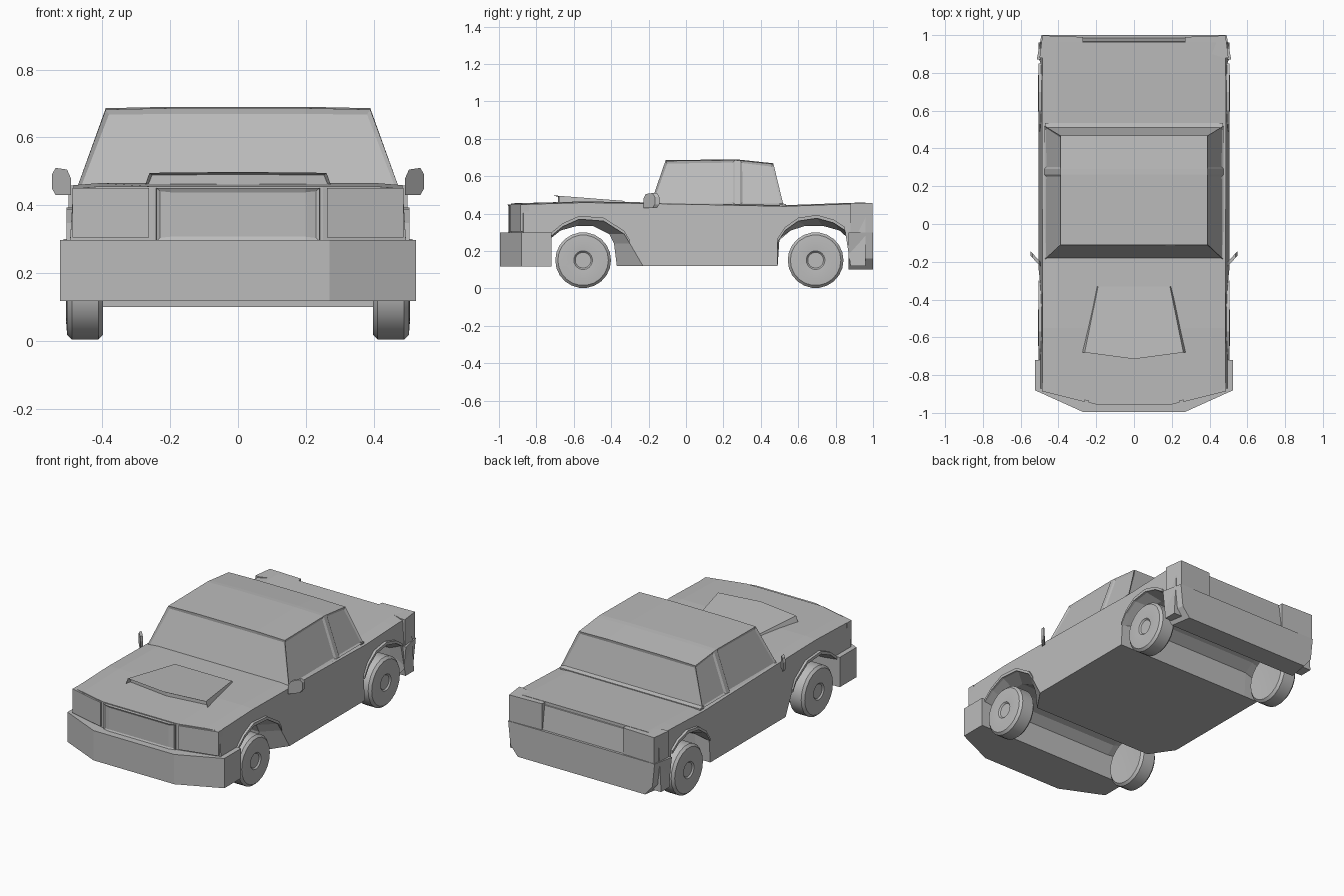
import bpy
import bmesh
from math import cos, sin, tau

if "Cube" in bpy.data.objects:
    bpy.data.objects.remove(bpy.data.objects["Cube"], do_unlink=True)

grey = bpy.data.materials.new("plain grey")
grey.use_nodes = True
GREY = (0.5, 0.5, 0.5, 1)
grey.diffuse_color = GREY
grey.node_tree.nodes["Principled BSDF"].inputs["Base Color"].default_value = GREY


def finish(name, bm, smooth=False):
    """Turn a bmesh into a named object with the shared material."""
    bmesh.ops.recalc_face_normals(bm, faces=bm.faces)
    mesh = bpy.data.meshes.new(name)
    bm.to_mesh(mesh)
    bm.free()
    mesh.materials.append(grey)
    obj = bpy.data.objects.new(name, mesh)
    bpy.context.collection.objects.link(obj)
    if smooth:
        bpy.ops.object.select_all(action="DESELECT")
        bpy.context.view_layer.objects.active = obj
        obj.select_set(True)
        bpy.ops.object.shade_smooth_by_angle(angle=0.6)
    return obj


def loft(sections):
    """Skin equal-length closed rings and cap both ends."""
    bm = bmesh.new()
    rings = [[bm.verts.new(p) for p in s] for s in sections]
    n = len(rings[0])
    for a, b in zip(rings, rings[1:]):
        for i in range(n):
            j = (i + 1) % n
            bm.faces.new((a[i], a[j], b[j], b[i]))
    bm.faces.new(rings[0])
    bm.faces.new(rings[-1])
    bmesh.ops.recalc_face_normals(bm, faces=bm.faces)
    return bm


def mirrored(half):
    """Complete a plan outline given for x > 0."""
    return half + [(-x, y) for x, y in reversed(half) if x > 0]


def both_sides(name, points_for_side, **kw):
    for side, label in ((1, "left"), (-1, "right")):
        finish(f"{label}_{name}", loft(points_for_side(side)), **kw)


# Body: side profile with wide wheel arches outside, tighter wells inside
front_wide = [(-.73, .13), (-.72, .28), (-.66, .33), (-.57, .37), (-.44, .36),
              (-.33, .29), (-.30, .24), (-.23, .12)]
front_tight = [(-.73, .13), (-.72, .27), (-.67, .31), (-.58, .335), (-.50, .335),
               (-.41, .29), (-.385, .24), (-.37, .12)]
rear_wide = [(.49, .12), (.49, .25), (.53, .31), (.60, .36), (.70, .375),
             (.79, .35), (.85, .31), (.88, .12)]
rear_tight = [(.49, .12), (.50, .27), (.56, .31), (.64, .335), (.73, .335),
              (.82, .31), (.865, .27), (.88, .12)]
deck = [(.96, .12), (.96, .46), (.80, .455), (.53, .445), (-.19, .46), (-.55, .465)]


def body_section(x, front, rear, nose, drop):
    ring = [(nose, .14)] + front + rear + deck + [(nose, .455)]
    out = []
    for y, z in ring:
        taper = (z - .3) * .06 * (1 if x > 0 else -1) if abs(x) > .45 else 0
        out.append((x - taper, y, z - (drop if z > .4 else 0)))
    return out


plan = [(-.495, 1, -.87, .006), (-.41, 0, -.895, 0), (-.25, 0, -.935, 0)]
plan += [(-x, wide, nose, drop) for x, wide, nose, drop in reversed(plan)]
finish("body", loft([body_section(x, front_wide if w else front_tight,
                                  rear_wide if w else rear_tight, nose, drop)
                     for x, w, nose, drop in plan]))

# Raised lips over the wheel arches
for end, arch in (("front", front_wide[1:7]), ("rear", rear_wide[1:7])):
    def lip(side, arch=arch):
        ring = arch + [(y, z + .018) for y, z in reversed(arch)]
        return [[(side * x, y, z) for y, z in ring] for x in (.47, .506)]
    both_sides(f"{end}_arch_lip", lip)

# Front bumper with angled corners
front_plan = mirrored([(.525, -.72), (.525, -.88), (.27, -.995)])
finish("front_bumper", loft([[(x, y, z) for x, y in front_plan] for z in (.118, .298)]))

# Rear bumper narrowing toward the bottom
rear_plan = mirrored([(.49, 1.0), (.515, .87)])
finish("rear_bumper", loft([[(x * s, y, z) for x, y in rear_plan]
                            for z, s in ((.10, .87), (.16, .97), (.30, 1))]))

# Cabin: four stations along its length, with recessed glass
stations = [(-.19, -.11, .682), (.262, .262, .686), (.29, .29, .684), (.52, .468, .665)]
bm = loft([[(.475, low, .45), (.39, high, top), (.20, high, top + .004),
            (-.20, high, top + .004), (-.39, high, top), (-.475, low, .45)]
           for low, high, top in stations])
glass = []
for f in bm.faces:
    f.normal_update()
    c = f.calc_center_median()
    on_side = abs(f.normal.x) > .7 and not .262 < c.y < .29
    if on_side or abs(f.normal.y) > .6:
        glass.append(f)
bmesh.ops.inset_individual(bm, faces=glass, thickness=.016, depth=-.007)
finish("cabin", bm)

# Hood scoop: a wedge rising forward, hollow at its mouth
scoop_plan = mirrored([(.20, -.33), (.275, -.68), (0, -.715)])


def rise(y):
    return .468 + (-.33 - y) * .078


bm = loft([[(x, y, .455) for x, y in scoop_plan],
           [(x * .95, y, rise(y)) for x, y in scoop_plan]])
mouth = [f for f in bm.faces if f.normal.y < -.8]
bmesh.ops.inset_region(bm, faces=mouth, thickness=.007, depth=-.03)
finish("hood_scoop", bm)

# Grille between the headlights
bm = loft([[(x, y, z) for x, y in mirrored([(.245, -.90), (.24, -.945), (.20, -.955)])]
           for z in (.295, .45)])
front = [f for f in bm.faces if f.normal.y < -.95]
bmesh.ops.inset_region(bm, faces=front, thickness=.012, depth=-.006)
finish("grille", bm)

# Headlights following the slanted nose
def headlight(side):
    ring = [(.262, -.90), (.262, -.942), (.488, -.885), (.488, -.84)]
    return [[(side * x, y, z) for x, y in ring] for z in (.305, .45)]


both_sides("headlight", headlight)

# Tail light blocks standing proud of the tailgate
def tail_light(side):
    ring = [(.27, .95), (.27, .99), (.485, .998), (.50, .88), (.47, .88)]
    return [[(side * x, y, z) for x, y in ring] for z in (.295, .458)]


both_sides("tail_light", tail_light)

# Tailgate ledge, sloping back to the bumper
finish("tailgate", loft([[(x, .95, .445), (x, .965, .44), (x, .985, .30), (x, .95, .30)]
                         for x in (-.27, .27)]))

# Low lip where the bed cover meets the cabin
finish("bed_front_lip", loft([[(x, .50, .44), (x, .50, .458), (x, .535, .45), (x, .535, .44)]
                              for x in (-.47, .47)]))


# Side mirrors: slanted plates with chamfered outlines
def mirror_plate(side):
    ring = [(0, .43), (.8, .43), (1, .45), (1, .49), (.8, .51), (.2, .505), (0, .48)]
    return [[(side * (.493 + .056 * t), -.215 + .06 * t + d, z) for t, z in ring]
            for d in (-.012, .012)]


both_sides("mirror", mirror_plate)


# Wheels: turned tyre profile with a dished hub
def wheel(y):
    profile = [(.402, .05), (.398, .135), (.412, .149), (.49, .149),
               (.504, .135), (.507, .095), (.504, .05), (.496, .042)]
    angles = [tau * i / 22 for i in range(22)]
    return lambda side: [[(side * x, y + r * cos(a), .151 + r * sin(a)) for a in angles]
                         for x, r in profile]


both_sides("front_wheel", wheel(-.55), smooth=True)
both_sides("rear_wheel", wheel(.693), smooth=True)
